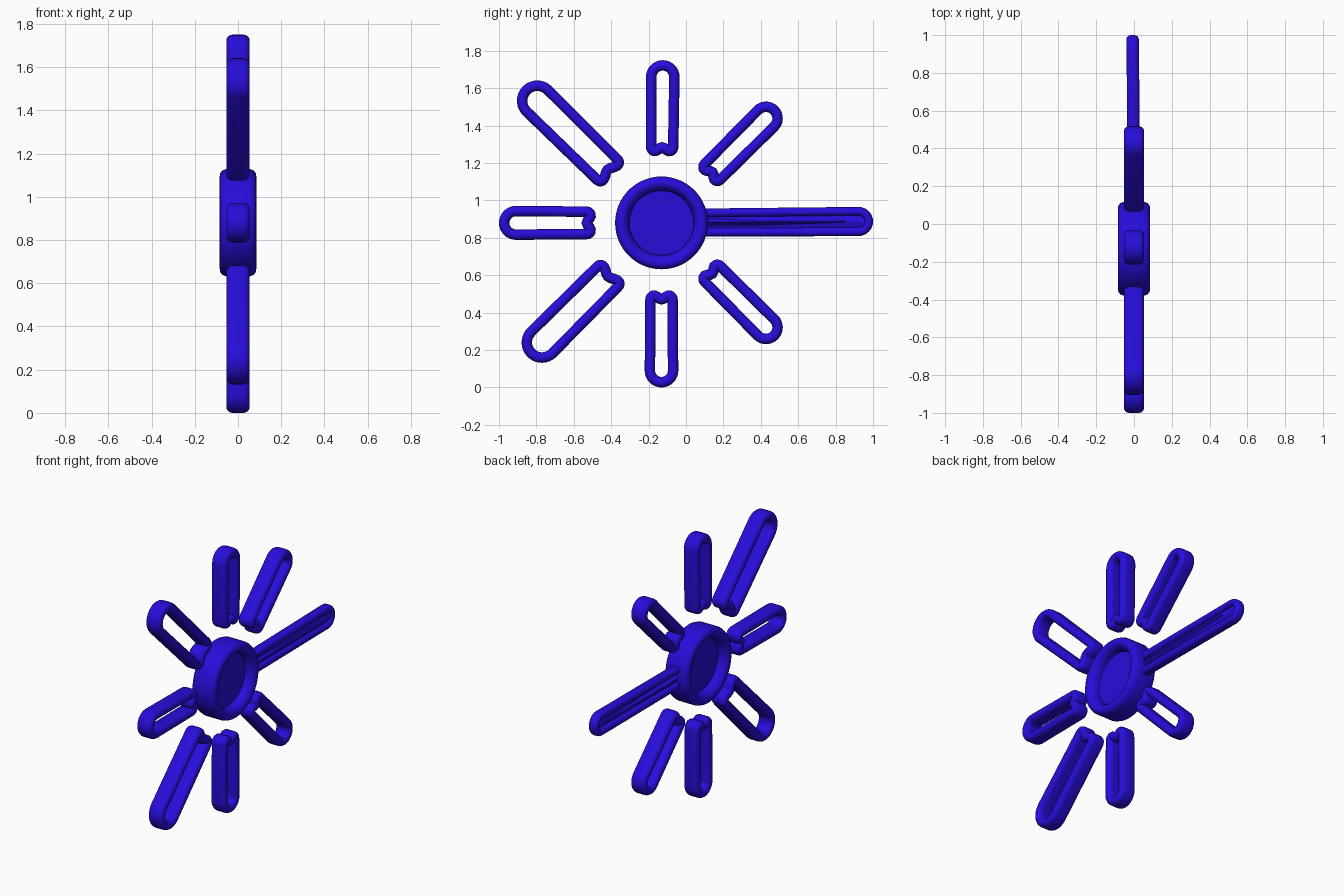
import bpy, bmesh, math
from mathutils import Vector

if "Cube" in bpy.data.objects:
    bpy.data.objects.remove(bpy.data.objects["Cube"], do_unlink=True)

HUB = Vector((0, -0.131, 0.88))

blue = bpy.data.materials.new("deep_blue")
blue.use_nodes = True
colour = (0.02, 0.004, 0.7, 1)
blue.diffuse_color = colour
blue.node_tree.nodes["Principled BSDF"].inputs["Base Color"].default_value = colour


def finish(name, bm, angle=45):
    bmesh.ops.recalc_face_normals(bm, faces=bm.faces)
    mesh = bpy.data.meshes.new(name)
    bm.to_mesh(mesh)
    bm.free()
    mesh.materials.append(blue)
    ob = bpy.data.objects.new(name, mesh)
    bpy.context.collection.objects.link(ob)
    bpy.ops.object.select_all(action="DESELECT")
    ob.select_set(True)
    bpy.context.view_layer.objects.active = ob
    bpy.ops.object.shade_smooth_by_angle(angle=math.radians(angle))
    return ob


def arc(cx, cy, radius, start, end, steps):
    return [Vector((cx + radius * math.cos(math.radians(start + (end - start) * i / steps)),
                    cy + radius * math.sin(math.radians(start + (end - start) * i / steps))))
            for i in range(steps + 1)]


def rounded_section(half_wall, half_depth):
    """Capsule-like section: wall thickness by depth along x."""
    straight = half_depth - half_wall
    top = arc(0, straight, half_wall, 0, 180, 8)
    return top + [-p for p in top]


def petal_path(r_in, r_out, half_width, half_wall, dent):
    """Closed centre line: round outer end, dented inner end."""
    w = half_width - half_wall
    wi = w * 0.95
    corner = 0.022
    base = r_in + half_wall
    outer = arc(r_out - half_width, 0, w, -90, 90, 16)
    upper = arc(base + corner, wi - corner, corner, 90, 180, 5)
    lower = [Vector((p.x, -p.y)) for p in reversed(upper)]
    span = wi - corner
    middle = [Vector((base + dent * math.cos(math.pi * k / 2) ** 2, span * k))
              for k in (0.6, 0.3, 0, -0.3, -0.6)]
    return outer + upper + middle + lower


def petal(name, angle, r_in, r_out, half_width, half_wall=0.028,
          half_depth=0.054, dent=0.022, lean=0.0):
    """Sweep the section round the loop, then turn it about the hub."""
    path = petal_path(r_in, r_out, half_width, half_wall, dent)
    section = rounded_section(half_wall, half_depth)
    a = math.radians(angle)
    radial = Vector((0, math.cos(a), math.sin(a)))
    across = Vector((0, -math.sin(a), math.cos(a)))
    bm = bmesh.new()
    rings = []
    for i, p in enumerate(path):
        tangent = (path[(i + 1) % len(path)] - path[i - 1]).normalized()
        normal = Vector((tangent.y, -tangent.x))
        ring = []
        for s in section:
            q = p + normal * s.x
            x = s.y + lean * (p.x / r_out) ** 3
            ring.append(bm.verts.new(HUB + radial * q.x + across * q.y + Vector((x, 0, 0))))
        rings.append(ring)
    n = len(section)
    for i, ring in enumerate(rings):
        after = rings[(i + 1) % len(rings)]
        for j in range(n):
            bm.faces.new((ring[j], ring[(j + 1) % n], after[(j + 1) % n], after[j]))
    return finish(name, bm, 60)


# Hub: lathed rounded rim with a recessed disc on both sides
half = [(0, 0.022), (0.172, 0.022), (0.174, 0.045), (0.182, 0.064), (0.195, 0.079),
        (0.21, 0.085), (0.228, 0.083), (0.241, 0.073), (0.248, 0.055)]
profile = half + [(r, -x) for r, x in reversed(half)]
bm = bmesh.new()
verts = [bm.verts.new((x, HUB.y + r, HUB.z)) for r, x in profile]
edges = [bm.edges.new(pair) for pair in zip(verts, verts[1:])]
bmesh.ops.spin(bm, geom=verts + edges, cent=HUB, axis=(1, 0, 0),
               angle=math.tau, steps=64)
bmesh.ops.remove_doubles(bm, verts=bm.verts, dist=0.0005)
finish("hub", bm)

# Open petals: name, angle, inner and outer reach, half width
for name, angle, r_in, r_out, width in (
        ("top_petal", 89.5, 0.355, 0.87, 0.09),
        ("upper_back_petal", 45, 0.335, 0.88, 0.09),
        ("lower_back_petal", -45, 0.335, 0.88, 0.09),
        ("bottom_petal", 270, 0.36, 0.88, 0.09),
        ("lower_front_petal", 225, 0.355, 1.013, 0.109),
        ("front_petal", 180, 0.35, 0.869, 0.091),
        ("upper_front_petal", 135.5, 0.355, 1.04, 0.109)):
    petal(name, angle, r_in, r_out, width)

# Long back petal: slim rim, filled with a thin web and a tapering ridge
petal("long_petal_rim", 0.4, 0.2, 1.131, 0.078, 0.023, 0.033, 0, -0.008)


def bar(name, y0, y1, half_z, half_x, tip):
    bm = bmesh.new()
    ends = []
    for y, k in ((y0, 1), (y1, tip)):
        ends.append([bm.verts.new((x, y, HUB.z + 0.006 + z)) for x, z in
                     ((half_x, 0), (0, half_z * k), (-half_x, 0), (0, -half_z * k))])
    a, b = ends
    for j in range(4):
        bm.faces.new((a[j], a[(j + 1) % 4], b[(j + 1) % 4], b[j]))
    bm.faces.new(a)
    bm.faces.new(b)
    return finish(name, bm, 20)


bar("long_petal_web", 0.08, 0.955, 0.062, 0.016, 0.8)
bar("long_petal_ridge", 0.08, 0.85, 0.032, 0.027, 0.2)
